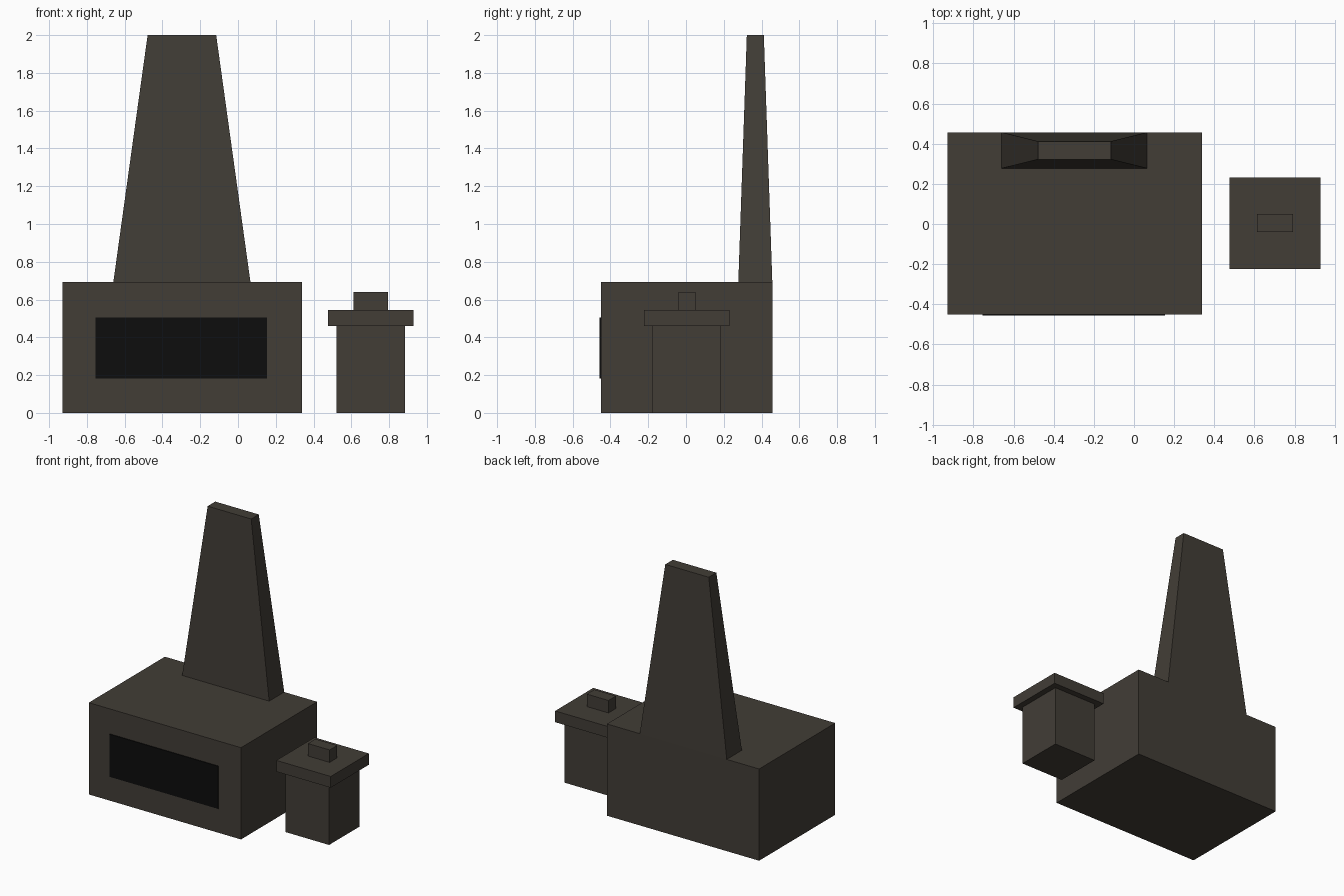
import bpy, bmesh

if "Cube" in bpy.data.objects:
    bpy.data.objects.remove(bpy.data.objects["Cube"])


def material(name, rgb):
    m = bpy.data.materials.new(name)
    m.diffuse_color = (*rgb, 1)
    m.use_nodes = True
    m.node_tree.nodes["Principled BSDF"].inputs["Base Color"].default_value = m.diffuse_color
    return m


stone = material("dark stone", (0.054, 0.047, 0.037))
black = material("soot black", (0.004, 0.004, 0.004))


def block(name, x, y, z, mat, taper=1.0):
    """Box between (min, max) pairs; the top is scaled about its centre by taper."""
    cx, cy = sum(x) / 2, sum(y) / 2
    bm = bmesh.new()
    bmesh.ops.create_cube(bm, size=1)
    for v in bm.verts:
        s = taper if v.co.z > 0 else 1.0
        v.co.x = cx + v.co.x * (x[1] - x[0]) * s
        v.co.y = cy + v.co.y * (y[1] - y[0]) * s
        v.co.z = z[1] if v.co.z > 0 else z[0]
    mesh = bpy.data.meshes.new(name)
    bm.to_mesh(mesh)
    bm.free()
    mesh.materials.append(mat)
    ob = bpy.data.objects.new(name, mesh)
    bpy.context.collection.objects.link(ob)
    return ob


# Hearth with its dark opening and tapering chimney
block("hearth_body", (-0.93, 0.34), (-0.45, 0.457), (0, 0.692), stone)
block("hearth_opening", (-0.754, 0.154), (-0.457, -0.449), (0.183, 0.504), black)
block("chimney", (-0.66, 0.066), (0.277, 0.457), (0.692, 2.0), stone, taper=0.5)

# Square bin: body, overhanging lid and handle share one centre
CX, CY = 0.703, 0.004
for name, w, d, z in (
    ("bin_body", 0.363, 0.363, (0, 0.461)),
    ("bin_lid", 0.454, 0.454, (0.461, 0.546)),
    ("bin_handle", 0.181, 0.09, (0.546, 0.64)),
):
    block(name, (CX - w / 2, CX + w / 2), (CY - d / 2, CY + d / 2), z, stone)
